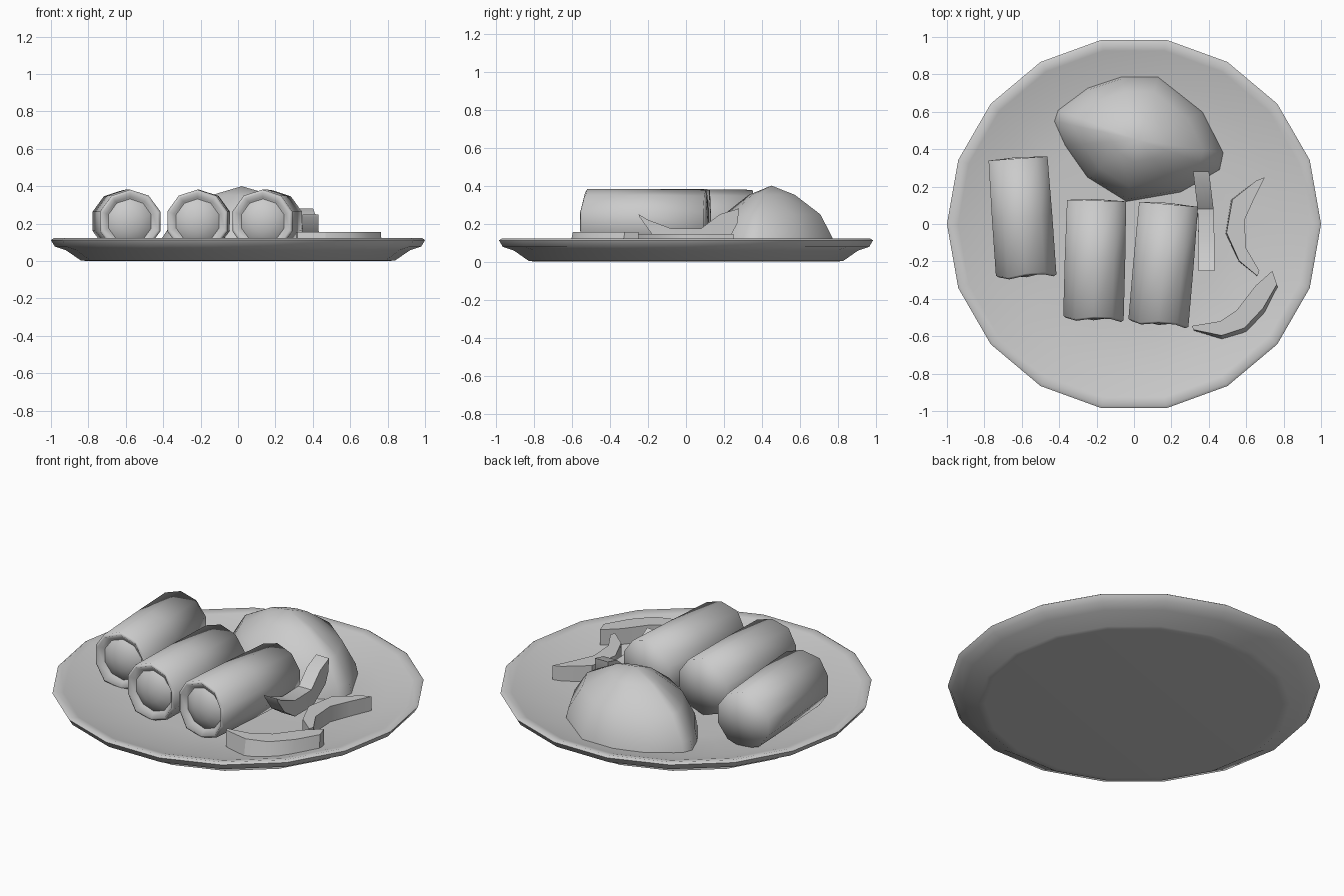
import bpy, bmesh, math
from mathutils import Vector

if "Cube" in bpy.data.objects:
    bpy.data.objects.remove(bpy.data.objects["Cube"])


def make(name, rings, angle=40):
    """Skin a list of equal-length point rings (one-point rings become apexes)."""
    bm = bmesh.new()
    loops = [[bm.verts.new(p) for p in r] for r in rings]
    for a, b in zip(loops, loops[1:]):
        n = max(len(a), len(b))
        for i in range(n):
            j = (i + 1) % n
            if len(a) == 1:
                bm.faces.new((a[0], b[j], b[i]))
            elif len(b) == 1:
                bm.faces.new((a[i], a[j], b[0]))
            else:
                bm.faces.new((a[i], a[j], b[j], b[i]))
    if len(loops[0]) > 2:
        bm.faces.new(loops[0][::-1])
    if len(loops[-1]) > 2:
        bm.faces.new(loops[-1])
    bmesh.ops.recalc_face_normals(bm, faces=bm.faces)
    me = bpy.data.meshes.new(name)
    bm.to_mesh(me)
    bm.free()
    ob = bpy.data.objects.new(name, me)
    bpy.context.collection.objects.link(ob)
    bpy.ops.object.select_all(action='DESELECT')
    ob.select_set(True)
    bpy.context.view_layer.objects.active = ob
    bpy.ops.object.shade_smooth_by_angle(angle=math.radians(angle))
    return ob


def circle(r, z, n):
    if r == 0:
        return [(0, 0, z)]
    return [(r * math.cos(2 * math.pi * i / n), r * math.sin(2 * math.pi * i / n), z) for i in range(n)]


# Plate: shallow 18-sided dish
profile = [(0, 0), (0.8, 0), (0.84, 0.003), (0.92, 0.058), (0.98, 0.078), (1.0, 0.112), (0.985, 0.122),
           (0.94, 0.112), (0.8, 0.065), (0.5, 0.047), (0, 0.042)]
make("plate", [circle(r, z, 18) for r, z in profile], angle=75)


# Wrapped rolls: thick wrapper open at the front with a domed filling inside
def roll(name, rear, front):
    rear, front = Vector((*rear, 0.212)), Vector((*front, 0.212))
    d = (front - rear).normalized()
    side = Vector((-d.y, d.x, 0))
    length = (front - rear).length

    def ring(r, t, wave=0.0):
        if r == 0:
            return [rear + d * t]
        pts = []
        for i in range(10):
            a = 2 * math.pi * (i + 0.5) / 10
            off = wave * (1 if i % 3 == 0 else -0.5)
            pts.append(rear + side * r * math.cos(a) + Vector((0, 0, r * math.sin(a))) + d * (t + off))
        return pts

    make(name + "_wrapper", [ring(0, -0.008), ring(0.166, 0), ring(0.17, length * 0.5),
                             ring(0.17, length - 0.01, 0.01), ring(0.155, length, 0.01),
                             ring(0.13, length - 0.03), ring(0, length - 0.03)], angle=100)
    make(name + "_filling", [ring(0.128, length - 0.04), ring(0.12, length - 0.03),
                             ring(0.06, length - 0.005), ring(0, length + 0.005)], angle=80)


roll("left_roll", (-0.62, 0.35), (-0.576, -0.28))
roll("middle_roll", (-0.20, 0.125), (-0.217, -0.51))
roll("right_roll", (0.185, 0.105), (0.13, -0.535))

# Mound: irregular outline shrinking towards a peak
outline = [(-0.07, 0.79), (0.13, 0.79), (0.37, 0.60), (0.48, 0.38), (0.46, 0.29), (0.25, 0.17),
           (-0.04, 0.12), (-0.25, 0.25), (-0.37, 0.42), (-0.43, 0.55), (-0.41, 0.61), (-0.25, 0.73)]
peak = Vector((0.02, 0.45))
mound = []
for s, z in [(1.0, 0.04), (0.96, 0.115), (0.76, 0.248), (0.36, 0.352)]:
    mound.append([(*peak.lerp(Vector(p), s), z) for p in outline])
make("mound", mound + [[(*peak, 0.40)]], angle=60)


# Curved wedges: quad sections running between an inner and an outer edge
def wedge(name, inner, outer, w0, w1, slope, place):
    rings = []
    for a, b in zip(inner, outer):
        a, b = Vector(a), Vector(b)
        top = b.lerp(a, slope)
        rings.append([place(*a, w0), place(*b, w0), place(*top, w1), place(*a, w1)])
    make(name, rings, angle=30)


def flat(u, v, w):
    return (u, v, w)


def upright(u, v, w):
    lean = -0.12 * max(0.0, u - 0.04)
    return (w + lean, u, v)


wedge("side_wedge", [(0.70, 0.25), (0.64, 0.13), (0.59, 0.02), (0.60, -0.13), (0.67, -0.25)],
      [(0.65, 0.23), (0.52, 0.13), (0.49, -0.05), (0.56, -0.20), (0.66, -0.28)],
      0.045, 0.145, 0.05, flat)
wedge("front_wedge", [(0.74, -0.25), (0.65, -0.33), (0.55, -0.46), (0.46, -0.52), (0.31, -0.545)],
      [(0.77, -0.34), (0.70, -0.48), (0.60, -0.58), (0.47, -0.615), (0.32, -0.57)],
      0.06, 0.155, 0.2, flat)
wedge("leaning_wedge", [(-0.25, 0.25), (-0.20, 0.22), (-0.08, 0.175), (0.08, 0.175), (0.18, 0.25), (0.28, 0.28)],
      [(-0.245, 0.235), (-0.18, 0.145), (-0.08, 0.08), (0.10, 0.075), (0.24, 0.145), (0.27, 0.20)],
      0.345, 0.43, 0.0, upright)
